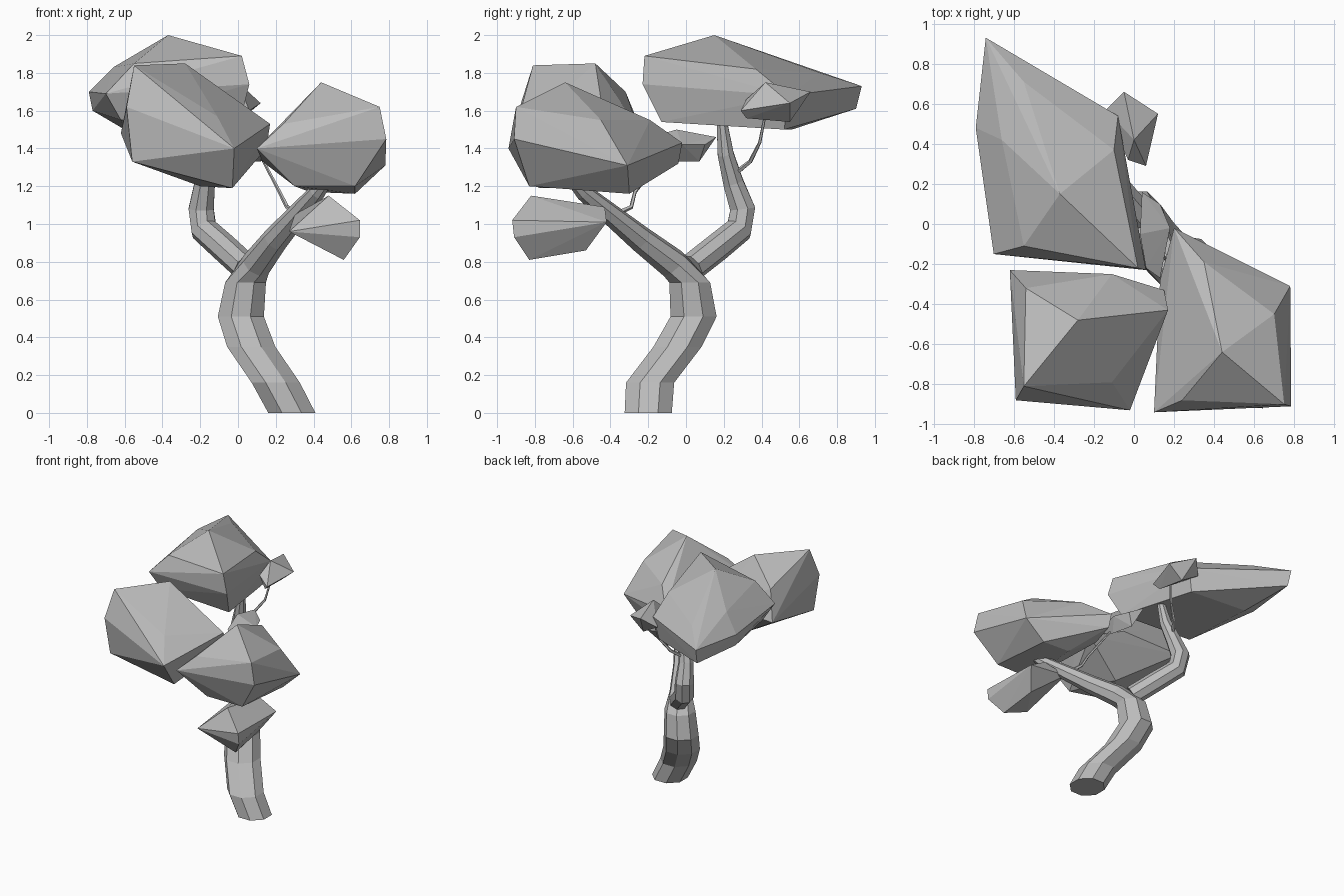
import bpy
import bmesh
import math
from mathutils import Vector

if "Cube" in bpy.data.objects:
    bpy.data.objects.remove(bpy.data.objects["Cube"], do_unlink=True)

# One plain grey for the whole tree
grey = bpy.data.materials.new("plain_grey")
grey.use_nodes = True
colour = (.5, .5, .5, 1)
grey.diffuse_color = colour
grey.node_tree.nodes["Principled BSDF"].inputs["Base Color"].default_value = colour


def finish(name, bm):
    """Turn a bmesh into a flat shaded object in the scene."""
    bmesh.ops.recalc_face_normals(bm, faces=bm.faces)
    mesh = bpy.data.meshes.new(name)
    bm.to_mesh(mesh)
    bm.free()
    mesh.materials.append(grey)
    obj = bpy.data.objects.new(name, mesh)
    bpy.context.collection.objects.link(obj)
    return obj


def limb(name, path, sides=8, level_below=0):
    """Loft a tapering tube along (x, y, z, radius) points.
    Rings under level_below stay horizontal."""
    bm = bmesh.new()
    points = [Vector(p[:3]) for p in path]
    rings = []
    for i, point in enumerate(points):
        ahead = points[min(i + 1, len(points) - 1)]
        behind = points[max(i - 1, 0)]
        axis = (ahead - behind).normalized()
        if point.z < level_below:
            axis = Vector((0, 0, 1))
        turn = Vector((0, 0, 1)).rotation_difference(axis)
        ring = []
        for k in range(sides):
            angle = math.tau * (k + .5) / sides
            spoke = Vector((math.cos(angle), math.sin(angle), 0))
            ring.append(bm.verts.new(point + turn @ spoke * path[i][3]))
        rings.append(ring)
    for low, high in zip(rings, rings[1:]):
        for k in range(sides):
            n = (k + 1) % sides
            bm.faces.new((low[k], low[n], high[n], high[k]))
    bm.faces.new(rings[0][::-1])
    bm.faces.new(rings[-1])
    return finish(name, bm)


def foliage(name, corners):
    """Wrap a faceted leaf mass around its corner points."""
    bm = bmesh.new()
    for corner in corners:
        bm.verts.new(corner)
    hull = bmesh.ops.convex_hull(bm, input=bm.verts)
    loose = {v for v in hull["geom_interior"] if isinstance(v, bmesh.types.BMVert)}
    bmesh.ops.delete(bm, geom=list(loose), context="VERTS")
    return finish(name, bm)


# Trunk bending over into the front branch
limb("trunk", [
    (.285, -.2, 0, .135), (.2, -.19, .16, .138), (.07, -.045, .35, .138),
    (.015, .04, .51, .132), (.04, .02, .69, .117), (.1, -.07, .79, .082),
    (.2, -.24, .92, .07), (.42, -.545, 1.17, .045), (.46, -.59, 1.22, .035),
], level_below=.7)

# Rear branch
limb("rear_branch", [
    (.04, .03, .77, .075), (-.08, .17, .88, .075), (-.18, .28, .97, .075),
    (-.195, .3, 1.08, .072), (-.175, .25, 1.22, .058),
    (-.13, .21, 1.37, .046), (-.1, .19, 1.54, .03),
])

# Thin twigs
limb("rear_twig", [
    (-.17, .24, 1.25, .015), (-.1, .34, 1.33, .012),
    (-.03, .39, 1.43, .009), (0, .42, 1.58, .007),
], sides=5)
limb("middle_twig", [
    (.31, -.38, 1.05, .015), (.26, -.29, 1.09, .012),
    (.22, -.27, 1.17, .01), (.12, -.12, 1.36, .007),
], sides=5)

# Large crowns
foliage("rear_crown", [
    (-.37, .15, 2), (-.55, -.11, 1.85), (-.66, .42, 1.83), (-.55, .71, 1.8),
    (.02, -.22, 1.89), (.06, -.23, 1.74), (-.1, .37, 1.82), (-.08, .54, 1.68),
    (-.74, .93, 1.73), (-.73, .9, 1.61), (-.79, .48, 1.7), (-.7, -.15, 1.69),
    (-.77, .46, 1.6), (-.62, -.1, 1.55), (.01, -.13, 1.54), (-.12, .52, 1.5),
    (-.6, .56, 1.5),
])
foliage("left_crown", [
    (-.28, -.48, 1.85), (-.55, -.81, 1.84), (-.54, -.32, 1.7),
    (-.11, -.79, 1.57), (-.02, -.93, 1.4), (-.59, -.88, 1.62),
    (-.56, -.85, 1.33), (-.62, -.23, 1.48), (.17, -.43, 1.53),
    (.15, -.33, 1.4), (-.03, -.78, 1.19), (-.2, -.45, 1.2), (-.11, -.25, 1.5),
])
foliage("right_crown", [
    (.44, -.64, 1.75), (.75, -.9, 1.62), (.785, -.91, 1.45), (.78, -.31, 1.31),
    (.7, -.45, 1.55), (.35, -.19, 1.55), (.1, -.94, 1.4), (.24, -.88, 1.53),
    (.62, -.3, 1.16), (.62, -.83, 1.2), (.3, -.83, 1.2), (.2, -.02, 1.43),
    (.21, -.04, 1.32), (.13, -.28, 1.33), (.38, -.3, 1.17),
])

# Small leaf clusters
foliage("low_cluster", [
    (.48, -.82, 1.15), (.645, -.92, 1.02), (.645, -.91, .93), (.56, -.83, .81),
    (.27, -.91, .96), (.55, -.53, .86), (.64, -.42, 1.01), (.5, -.43, 1.09),
    (.3, -.43, 1.05),
])
foliage("rear_cluster", [
    (-.05, .66, 1.7), (.12, .55, 1.64), (0, .42, 1.75), (.06, .29, 1.6),
    (-.03, .32, 1.66), (-.14, .57, 1.62), (0, .55, 1.54), (.02, .32, 1.56),
])
foliage("middle_cluster", [
    (.04, .16, 1.46), (.13, .1, 1.42), (.03, -.05, 1.5), (.18, -.02, 1.42),
    (.06, -.22, 1.45), (.13, -.27, 1.4), (.08, .07, 1.33), (.12, -.1, 1.33),
])
